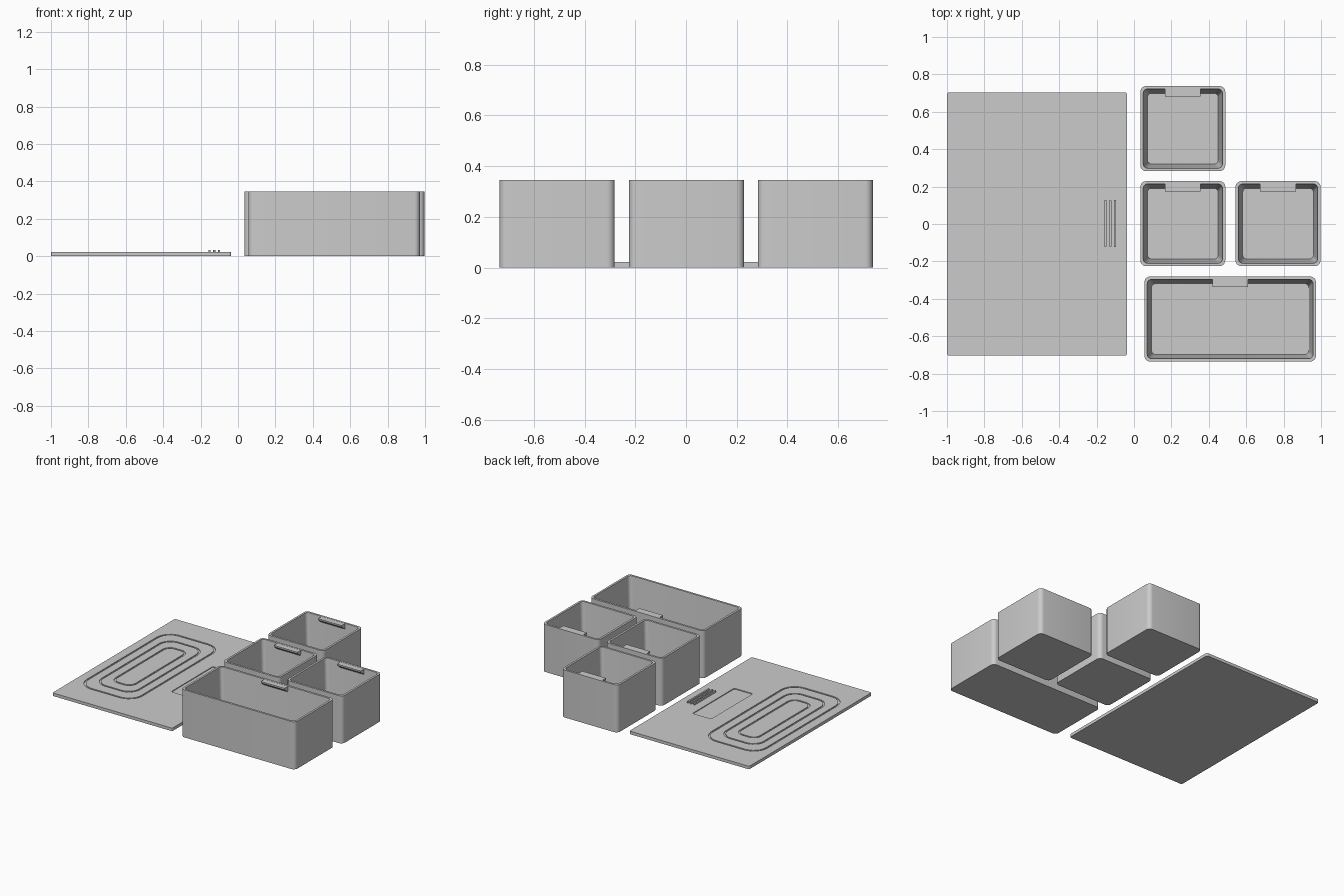
import bpy, bmesh, math

if "Cube" in bpy.data.objects:
    bpy.data.objects.remove(bpy.data.objects["Cube"])

grey = bpy.data.materials.new("plain grey")
grey.diffuse_color = (0.6, 0.6, 0.6, 1)
grey.use_nodes = True
grey.node_tree.nodes["Principled BSDF"].inputs["Base Color"].default_value = grey.diffuse_color


def finish(name, bm, loc=(0, 0, 0), smooth=False):
    bmesh.ops.recalc_face_normals(bm, faces=bm.faces)
    me = bpy.data.meshes.new(name)
    bm.to_mesh(me)
    bm.free()
    ob = bpy.data.objects.new(name, me)
    bpy.context.collection.objects.link(ob)
    ob.location = loc
    me.materials.append(grey)
    if smooth:
        bpy.ops.object.select_all(action='DESELECT')
        ob.select_set(True)
        bpy.context.view_layer.objects.active = ob
        bpy.ops.object.shade_smooth_by_angle(angle=math.radians(35))
    return ob


def rounded_loop(bm, w, h, r, z, cx=0, cy=0, seg=6):
    verts = []
    for q, (sx, sy) in enumerate(((1, 1), (-1, 1), (-1, -1), (1, -1))):
        for i in range(seg + 1):
            a = math.pi / 2 * (q + i / seg)
            verts.append(bm.verts.new((cx + sx * (w / 2 - r) + r * math.cos(a),
                                       cy + sy * (h / 2 - r) + r * math.sin(a), z)))
    return verts


def loft(bm, sections, closed=False, cx=0, cy=0):
    """Skin rounded rectangles (w, h, radius, z); cap the ends or close the loop."""
    loops = [rounded_loop(bm, *s, cx, cy) for s in sections]
    pairs = list(zip(loops, loops[1:]))
    if closed:
        pairs.append((loops[-1], loops[0]))
    else:
        bm.faces.new(loops[0])
        bm.faces.new(loops[-1])
    for a, b in pairs:
        n = len(a)
        for i in range(n):
            j = (i + 1) % n
            bm.faces.new((a[i], a[j], b[j], b[i]))


# Open bins with tapered inner walls and a finger tab at the back
H = 0.345
D = 0.454


def bin_with_tab(name, cx, cy, w):
    bm = bmesh.new()
    loft(bm, [(w, D, 0.03, 0), (w, D, 0.03, H),
              (w - 0.03, D - 0.03, 0.024, H),
              (w - 0.076, D - 0.076, 0.022, 0.02)])
    finish(name, bm, (cx, cy, 0), True)

    # Wedge tab: flush top, sloping underside
    bm = bmesh.new()
    back = D / 2 - 0.012
    front = D / 2 - 0.055
    profile = [(back, H - 0.001), (front, H - 0.001), (front, H - 0.012), (back, H - 0.045)]
    ends = [[bm.verts.new((x, y, z)) for y, z in profile] for x in (-0.095, 0.095)]
    for e in ends:
        bm.faces.new(e)
    for i in range(4):
        j = (i + 1) % 4
        bm.faces.new((ends[0][i], ends[0][j], ends[1][j], ends[1][i]))
    finish(name + "_tab", bm, (cx, cy, 0))


bin_with_tab("back_bin", 0.261, 0.51, D)
bin_with_tab("middle_bin", 0.261, 0.002, D)
bin_with_tab("side_bin", 0.770, 0.002, D)
bin_with_tab("long_bin", 0.514, -0.508, 0.917)

# Flat lid
T = 0.022
bm = bmesh.new()
loft(bm, [(0.963, 1.406, 0.012, 0), (0.963, 1.406, 0.012, T)])
lid = finish("lid", bm, (-0.5185, 0, 0))

# Cutter for the shallow ring grooves and label recess
bm = bmesh.new()
lo, hi, g = T - 0.006, T + 0.02, 0.012
for w, h, r in ((0.45, 1.02, 0.11), (0.31, 0.84, 0.09), (0.17, 0.66, 0.06)):
    inner = (w - 2 * g, h - 2 * g, r - g)
    loft(bm, [(w, h, r, lo), (w, h, r, hi), (*inner, hi), (*inner, lo)],
         closed=True, cx=-0.71)
loft(bm, [(0.15, 0.48, 0.012, lo), (0.15, 0.48, 0.012, hi)], cx=-0.295)
cutter = finish("groove_cutter", bm)
cutter.hide_render = True
cutter.hide_viewport = True
mod = lid.modifiers.new("grooves", 'BOOLEAN')
mod.operation = 'DIFFERENCE'
mod.solver = 'EXACT'
mod.object = cutter

# Grip ridges on the lid
for i in range(3):
    bm = bmesh.new()
    loft(bm, [(0.011, 0.25, 0.002, T - 0.004), (0.011, 0.25, 0.002, 0.034)])
    finish(f"grip_ridge_{i + 1}", bm, (-0.153 + 0.026 * i, 0.003, 0))
